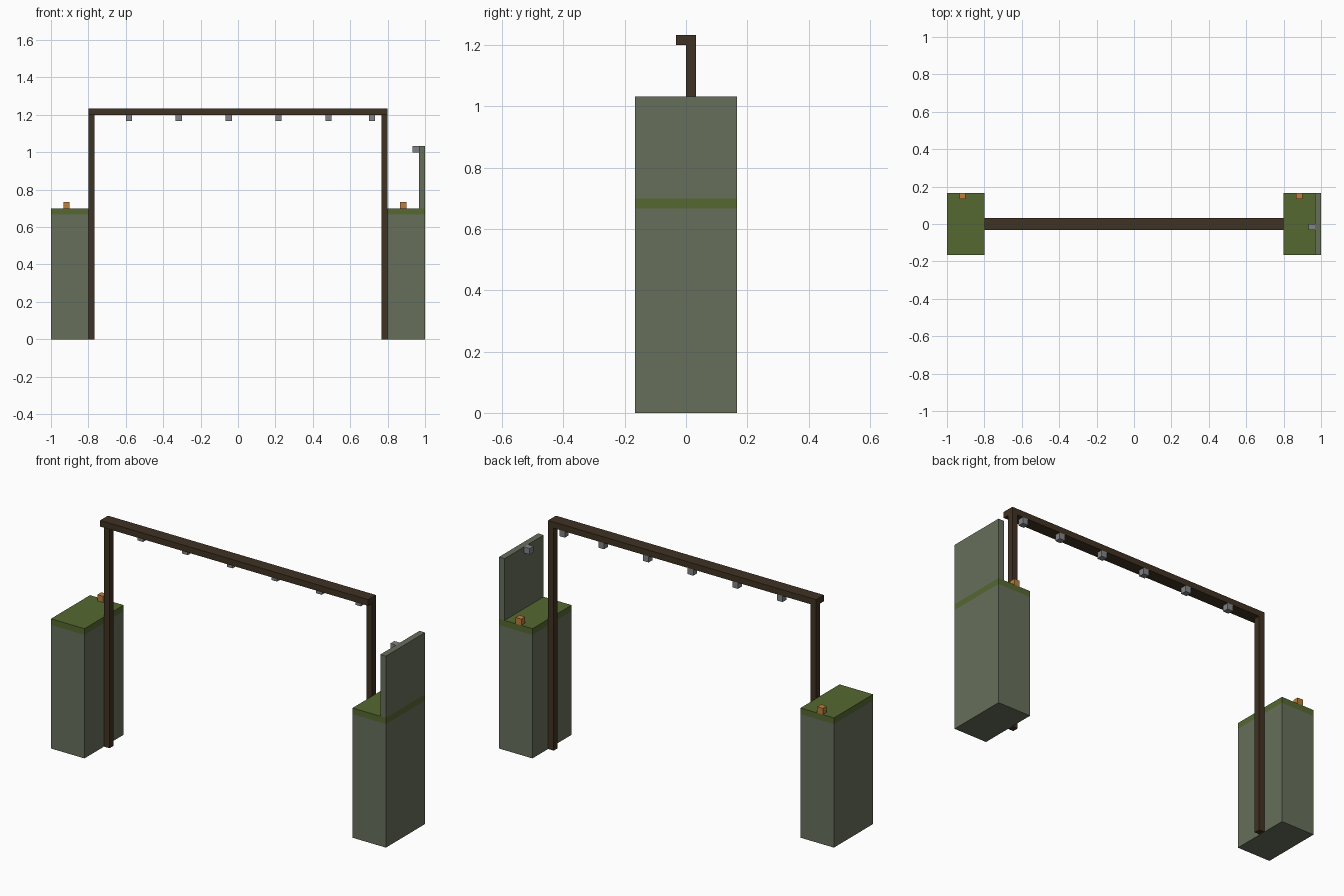
import bpy
from mathutils import Vector

cube = bpy.data.objects.get("Cube")
if cube:
    bpy.data.objects.remove(cube, do_unlink=True)

U = 1 / 30  # building unit: every part is a whole number of these


def linear(c):
    c /= 255
    return c / 12.92 if c <= 0.04045 else ((c + 0.055) / 1.055) ** 2.4


def material(name, *rgb):
    m = bpy.data.materials.new(name)
    m.use_nodes = True
    colour = (*[linear(c) for c in rgb], 1)
    m.diffuse_color = colour
    bsdf = next(n for n in m.node_tree.nodes if n.type == "BSDF_PRINCIPLED")
    bsdf.inputs["Base Color"].default_value = colour
    bsdf.inputs["Roughness"].default_value = 0.9
    return m


stone = material("grey_green_stone", 103, 111, 91)
grass = material("grass_green", 86, 104, 49)
wood = material("dark_wood", 64, 50, 35)
metal = material("grey_metal", 130, 132, 134)
orange = material("lamp_orange", 188, 126, 60)


def box(name, corner, size, mat):
    """Box from its lowest corner and size, both in building units."""
    corner, size = Vector(corner) * U, Vector(size) * U
    bpy.ops.mesh.primitive_cube_add(size=1, location=corner + size / 2)
    ob = bpy.context.object
    ob.name = name
    ob.scale = size
    bpy.ops.object.transform_apply(location=False, rotation=False, scale=True)
    ob.data.materials.append(mat)
    return ob


# Side pillars with grass caps, gate posts and small orange lamps
for side, x, post_x, lamp_x in (("right", -30, -24, -28), ("left", 24, 23, 26)):
    box(side + "_pillar", (x, -5, 0), (6, 10, 20), stone)
    box(side + "_grass_cap", (x, -5, 20), (6, 10, 1), grass)
    box(side + "_gate_post", (post_x, 0, 0), (1, 1, 36), wood)
    box(side + "_orange_lamp", (lamp_x, 4, 21), (1, 1, 1), orange)

# Crossbeam overhanging the posts towards the front
box("crossbeam", (-24, -1, 36), (48, 2, 1), wood)

# Row of fixtures under the beam
for i, x in enumerate((-18, -10, -2, 6, 14, 21)):
    box(f"beam_fixture_{i + 1}", (x, 0, 35), (1, 1, 1), metal)

# Upright panel on the left pillar with its fixture
box("wall_panel", (29, -5, 21), (1, 10, 10), stone)
box("panel_fixture", (28, -1, 30), (1, 1, 1), metal)
